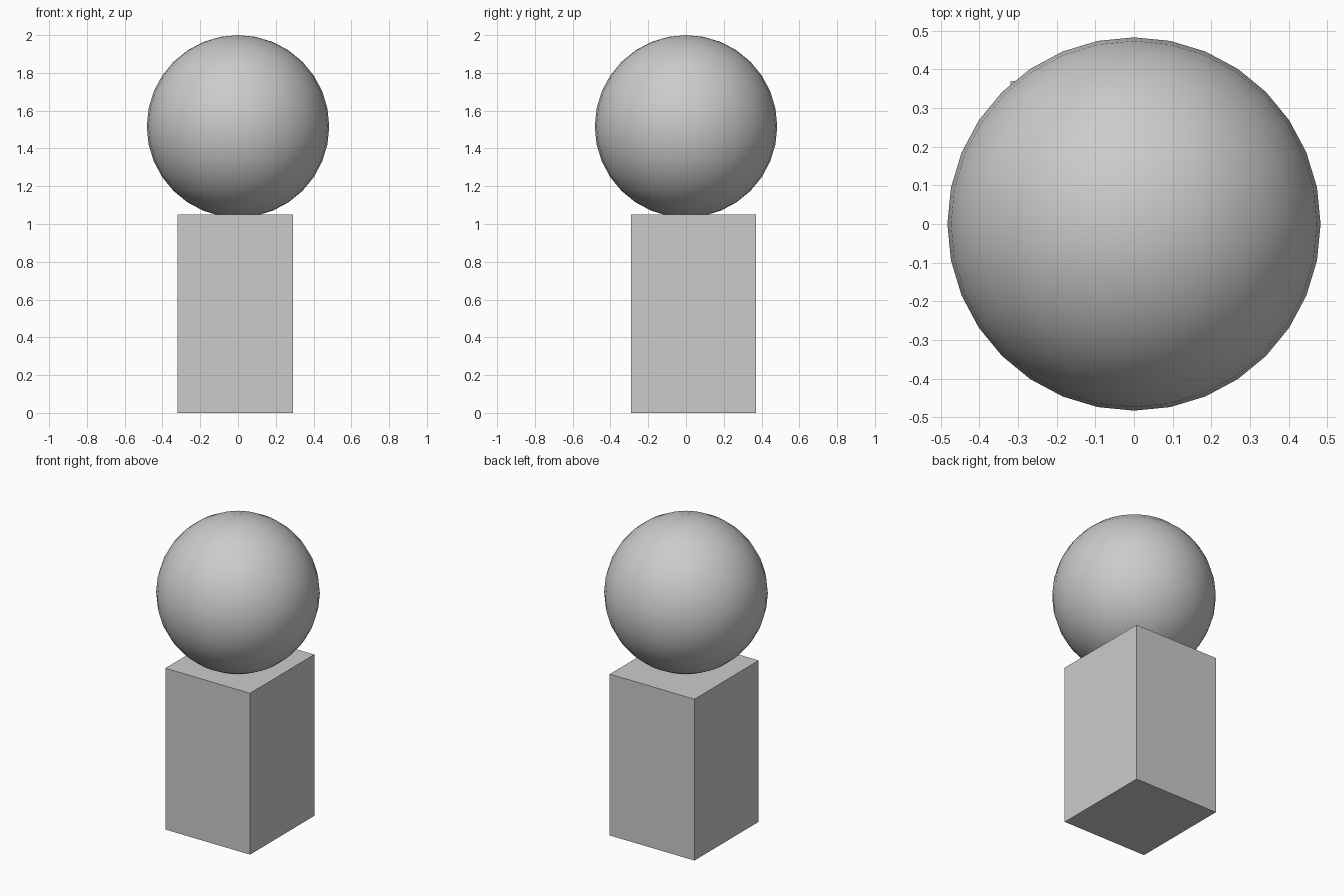
import bpy

# Remove the default cube
default = bpy.data.objects.get("Cube")
if default:
    bpy.data.objects.remove(default, do_unlink=True)

# Single plain grey
grey = bpy.data.materials.new("light_grey")
grey.use_nodes = True
colour = (0.6, 0.6, 0.6, 1)
grey.diffuse_color = colour
grey.node_tree.nodes["Principled BSDF"].inputs["Base Color"].default_value = colour

# Pedestal block, slightly off centre
low, high = (-0.32, -0.29, 0), (0.29, 0.37, 1.05)
bpy.ops.mesh.primitive_cube_add(size=1, location=[(a + b) / 2 for a, b in zip(low, high)])
pedestal = bpy.context.object
pedestal.name = "pedestal"
pedestal.scale = [b - a for a, b in zip(low, high)]
bpy.ops.object.transform_apply(location=False, rotation=False, scale=True)
pedestal.data.materials.append(grey)

# Ball resting on the pedestal
radius = 0.483
bpy.ops.mesh.primitive_uv_sphere_add(segments=32, ring_count=16, radius=radius,
                                     location=(0, 0, 2 - radius))
ball = bpy.context.object
ball.name = "ball"
bpy.ops.object.shade_smooth()
ball.data.materials.append(grey)
